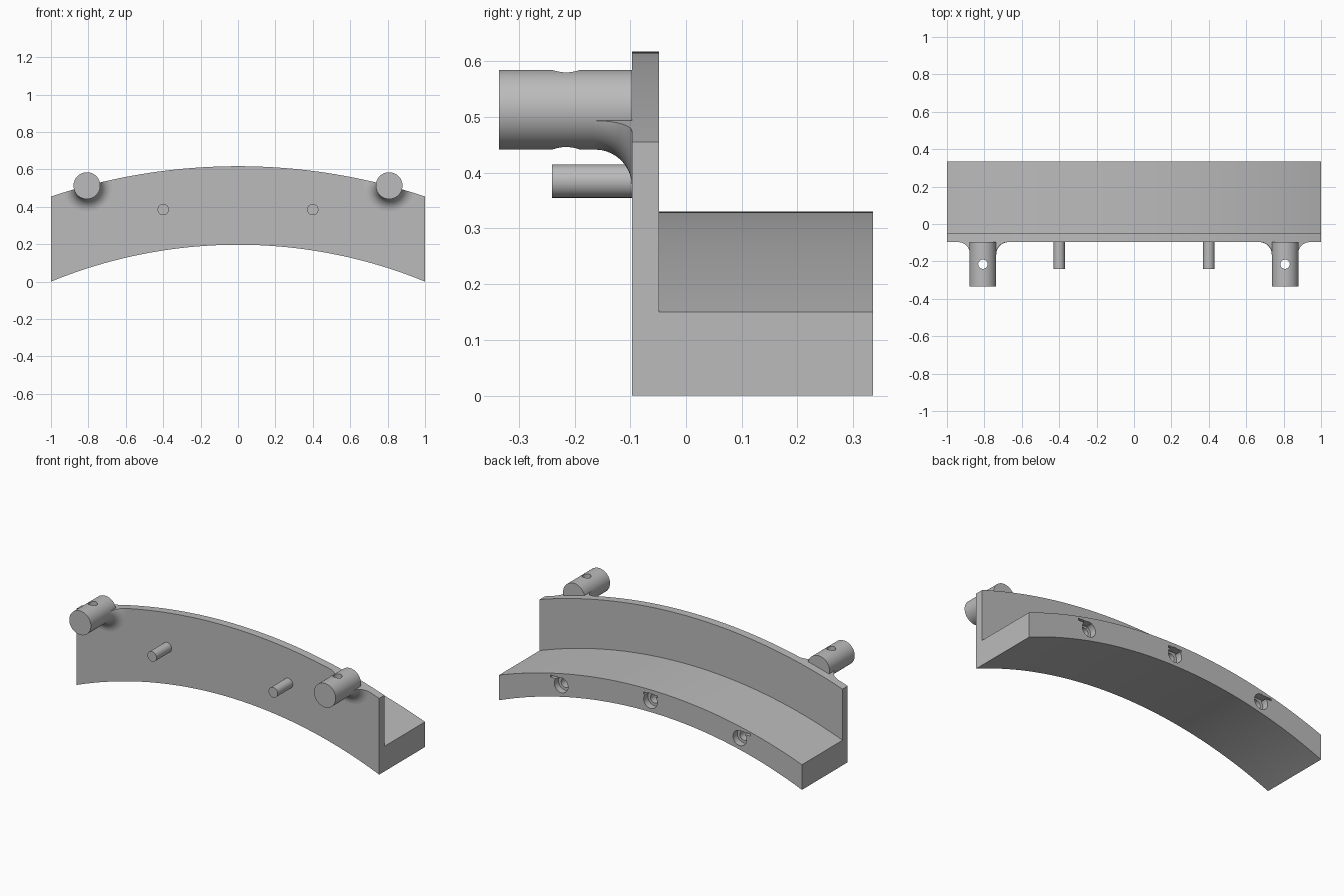
import bpy, bmesh, math
from mathutils import Matrix, Vector

cube = bpy.data.objects.get("Cube")
if cube:
    bpy.data.objects.remove(cube, do_unlink=True)

grey = bpy.data.materials.new("plain grey")
grey.use_nodes = True
grey.diffuse_color = (0.5, 0.5, 0.5, 1)
grey.node_tree.nodes["Principled BSDF"].inputs["Base Color"].default_value = (0.5, 0.5, 0.5, 1)

FRONT, STEP, BACK = -0.097, -0.048, 0.335


def arc(x, crown, end):
    """Height at x of a circular arc through the crown and both ends."""
    sag = crown - end
    r = (1 + sag * sag) / (2 * sag)
    return crown - r + math.sqrt(r * r - x * x)


def bottom(x): return arc(x, 0.197, 0.0)
def shelf_top(x): return arc(x, 0.33, 0.15)
def plate_top(x): return arc(x, 0.617, 0.455)


def finish(name, bm):
    bmesh.ops.recalc_face_normals(bm, faces=bm.faces)
    mesh = bpy.data.meshes.new(name)
    bm.to_mesh(mesh)
    bm.free()
    mesh.materials.append(grey)
    ob = bpy.data.objects.new(name, mesh)
    bpy.context.collection.objects.link(ob)
    return ob


def select(ob):
    bpy.ops.object.select_all(action='DESELECT')
    ob.select_set(True)
    bpy.context.view_layer.objects.active = ob


def smooth(ob):
    select(ob)
    bpy.ops.object.shade_smooth_by_angle(angle=math.radians(30))


def boolean(ob, tool, operation):
    tool.hide_render = True
    mod = ob.modifiers.new("cut", 'BOOLEAN')
    mod.operation, mod.object, mod.solver = operation, tool, 'EXACT'
    select(ob)
    bpy.ops.object.modifier_apply(modifier=mod.name)
    bpy.data.objects.remove(tool, do_unlink=True)


def loft(name, section, steps=64):
    """Sweep a (y, z) section, which varies with x, from end to end."""
    bm = bmesh.new()
    rings = []
    for i in range(steps + 1):
        x = -1 + 2 * i / steps
        rings.append([bm.verts.new((x, y, z)) for y, z in section(x)])
    for a, b in zip(rings, rings[1:]):
        for k in range(len(a)):
            n = (k + 1) % len(a)
            bm.faces.new((a[k], a[n], b[n], b[k]))
    bm.faces.new(rings[0])
    bm.faces.new(rings[-1])
    return finish(name, bm)


def cylinder(name, x, z, radius, y0, y1, sides=48):
    bm = bmesh.new()
    bmesh.ops.create_cone(bm, cap_ends=True, segments=sides, radius1=radius,
                          radius2=radius, depth=y1 - y0,
                          matrix=Matrix.Translation((x, (y0 + y1) / 2, z))
                          @ Matrix.Rotation(math.pi / 2, 4, 'X'))
    return finish(name, bm)


def lathe(name, x, z, profile, sides=48):
    """Spin an (r, y) outline around a front-to-back axis."""
    bm = bmesh.new()
    verts = [bm.verts.new((x + r, y, z)) for r, y in profile]
    edges = [bm.edges.new(p) for p in zip(verts, verts[1:])]
    bmesh.ops.spin(bm, geom=verts + edges, cent=(x, 0, z), axis=Vector((0, 1, 0)),
                   angle=2 * math.pi, steps=sides)
    bmesh.ops.remove_doubles(bm, verts=bm.verts, dist=0.0001)
    return finish(name, bm)


def block(name, centre, size):
    bm = bmesh.new()
    bmesh.ops.create_cube(bm, size=1, matrix=Matrix.Translation(centre)
                          @ Matrix.Diagonal((*size, 1)))
    return finish(name, bm)


# Curved L-section bracket
bracket = loft("bracket", lambda x: [
    (FRONT, bottom(x)), (BACK, bottom(x)), (BACK, shelf_top(x)),
    (STEP, shelf_top(x)), (STEP, plate_top(x)), (FRONT, plate_top(x))])

# Three counterbored holes with side slots in the rear edge
for side in (-1, 0, 1):
    x = 0.59 * side
    z = (bottom(x) + shelf_top(x)) / 2
    boolean(bracket, cylinder("bore", x, z, 0.028, 0.15, 0.4, 32), 'DIFFERENCE')
    boolean(bracket, cylinder("counterbore", x, z, 0.045, 0.295, 0.4, 32), 'DIFFERENCE')
    boolean(bracket, block("slot", (x + 0.025 * side, 0.35, z + 0.036),
                           (0.09, 0.12, 0.012)), 'DIFFERENCE')
smooth(bracket)

for side, label in ((1, "left"), (-1, "right")):
    # Large peg with a vertical cross hole
    x, z, r, flare = 0.808 * side, 0.513, 0.0715, 0.066
    peg = cylinder(label + "_peg", x, z, r, -0.335, FRONT, 64)
    bm = bmesh.new()
    bmesh.ops.create_cone(bm, cap_ends=True, segments=32, radius1=0.025, radius2=0.025,
                          depth=0.4, matrix=Matrix.Translation((x, -0.215, z)))
    boolean(peg, finish("cross_hole", bm), 'DIFFERENCE')
    smooth(peg)

    # Flared root of the peg, trimmed to the plate's upper edge
    curve = [(r + flare * (1 - math.cos(t)), FRONT - flare * (1 - math.sin(t)))
             for t in (math.pi / 2 * i / 10 for i in range(11))]
    outline = [(0, curve[0][1])] + curve + [(curve[-1][0], FRONT + 0.01), (0, FRONT + 0.01)]
    root = lathe(label + "_peg_fillet", x, z, outline, 64)
    trim = loft("trim", lambda u: [(-0.3, bottom(u)), (FRONT + 0.002, bottom(u)),
                                   (FRONT + 0.002, plate_top(u)), (-0.3, plate_top(u))])
    boolean(root, trim, 'INTERSECT')
    smooth(root)

    # Small locating pin
    smooth(cylinder(label + "_pin", 0.4 * side, 0.385, 0.03, -0.24, FRONT, 32))
